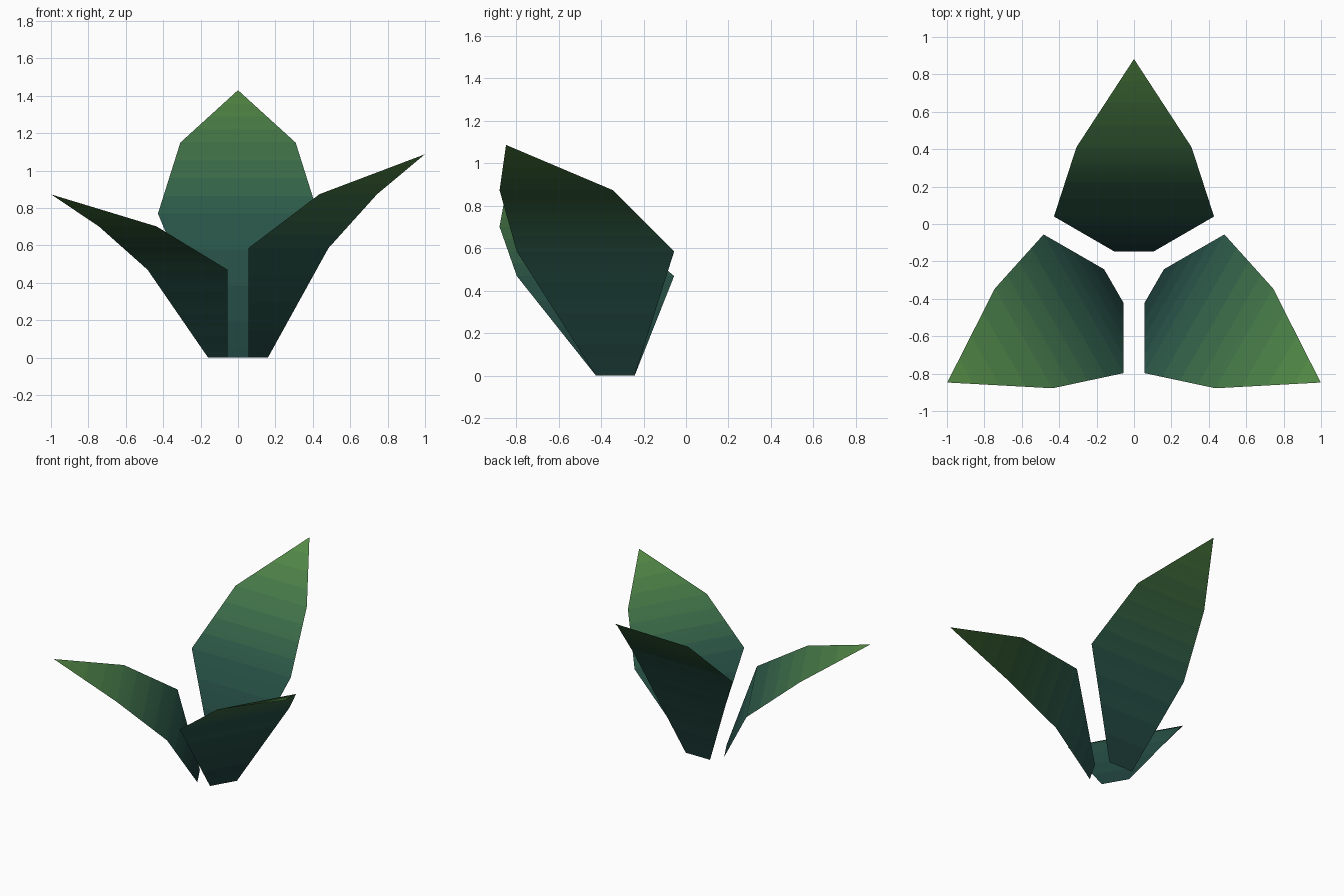
import bpy
from math import radians
from mathutils import Vector, Matrix

if "Cube" in bpy.data.objects:
    bpy.data.objects.remove(bpy.data.objects["Cube"])

CENTRE_Y = -0.271   # common axis of the three leaves
BANDS = 4           # colour bands per leaf segment

# Leaf sections from base to tip: distance from axis, height, half width
SECTIONS = [(0.124, 0.0, 0.105), (0.311, 0.77, 0.428),
            (0.681, 1.15, 0.308), (1.153, 1.43, 0.0)]
# Colour at each section
COLOURS = [(0.012, 0.047, 0.043), (0.022, 0.092, 0.066),
           (0.055, 0.175, 0.062), (0.095, 0.27, 0.06)]


def lerp(a, b, t):
    return tuple(p + (q - p) * t for p, q in zip(a, b))


# Gradient materials shared by all leaves
materials = []
for i in range(3):
    for k in range(BANDS):
        mat = bpy.data.materials.new(f"leaf_green_{len(materials)}")
        mat.diffuse_color = (*lerp(COLOURS[i], COLOURS[i + 1], (k + 0.5) / BANDS), 1)
        mat.use_nodes = True
        mat.node_tree.nodes["Principled BSDF"].inputs["Base Color"].default_value = mat.diffuse_color
        materials.append(mat)


def leaf(name, angle, height):
    """Thin folded blade leaning out from the axis."""
    place = Matrix.Translation((0, CENTRE_Y, 0)) @ Matrix.Rotation(radians(angle), 4, 'Z')
    sections = [(r, z * height, w) for r, z, w in SECTIONS]
    # inward-facing normals: one per segment, averaged at the folds
    seg = [Vector((0, a[1] - b[1], b[0] - a[0])).normalized()
           for a, b in zip(sections, sections[1:])]
    fold = [seg[0], (seg[0] + seg[1]).normalized(),
            (seg[1] + seg[2]).normalized(), seg[2]]

    verts, normals, faces = [], [], []
    rows = 3 * BANDS
    for row in range(rows):
        i, k = divmod(row, BANDS)
        r, z, w = lerp(sections[i], sections[i + 1], k / BANDS)
        n = place.to_3x3() @ fold[i].lerp(fold[i + 1], k / BANDS).normalized()
        verts += [place @ Vector((-w, r, z)), place @ Vector((w, r, z))]
        normals += [n, n]
        a = 2 * row
        faces.append((a, a + 1, a + 3, a + 2) if row < rows - 1 else (a, a + 1, a + 2))
    r, z, _ = sections[-1]
    verts.append(place @ Vector((0, r, z)))
    normals.append(place.to_3x3() @ fold[-1])

    mesh = bpy.data.meshes.new(name)
    mesh.from_pydata(verts, [], faces)
    for mat in materials:
        mesh.materials.append(mat)
    for p in mesh.polygons:
        p.material_index = p.index
        p.use_smooth = True
    mesh.normals_split_custom_set_from_vertices(normals)
    bpy.context.collection.objects.link(bpy.data.objects.new(name, mesh))


# Three leaves of falling height around the axis
leaf("tall_back_leaf", 0, 1.0)
leaf("middle_right_leaf", -120, 0.76)
leaf("short_left_leaf", 120, 0.61)
